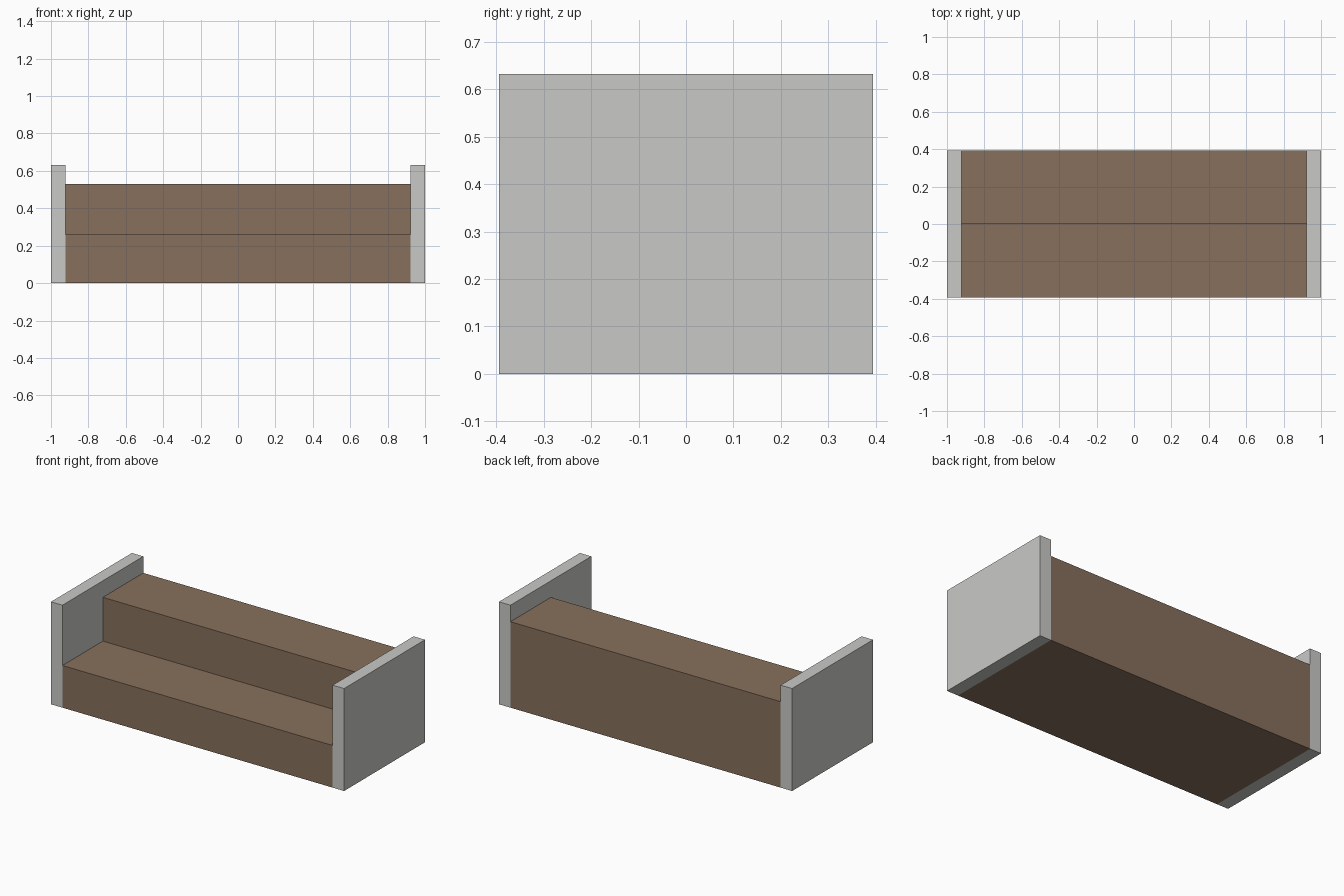
import bpy
import bmesh
from mathutils import Vector

cube = bpy.data.objects.get("Cube")
if cube:
    bpy.data.objects.remove(cube, do_unlink=True)

HALF_LENGTH, INNER_X, HALF_DEPTH = 1.0, 0.922, 0.394
WALL_HEIGHT, UPPER_HEIGHT, LOWER_HEIGHT = 0.632, 0.53, 0.26


def make_material(name, rgb):
    color = (*rgb, 1.0)
    mat = bpy.data.materials.new(name)
    mat.use_nodes = True
    mat.diffuse_color = color
    mat.node_tree.nodes["Principled BSDF"].inputs["Base Color"].default_value = color
    return mat


def extrude_profile(name, profile, x0, x1, mat):
    """Extrude a closed (y, z) profile along x."""
    bm = bmesh.new()
    face = bm.faces.new([bm.verts.new((x0, y, z)) for y, z in profile])
    side = bmesh.ops.extrude_face_region(bm, geom=[face])
    verts = [v for v in side["geom"] if isinstance(v, bmesh.types.BMVert)]
    bmesh.ops.translate(bm, verts=verts, vec=Vector((x1 - x0, 0, 0)))
    bmesh.ops.recalc_face_normals(bm, faces=bm.faces)
    mesh = bpy.data.meshes.new(name)
    bm.to_mesh(mesh)
    bm.free()
    mesh.materials.append(mat)
    obj = bpy.data.objects.new(name, mesh)
    bpy.context.collection.objects.link(obj)
    return obj


brown = make_material("brown", (0.242, 0.162, 0.109))
light_grey = make_material("light grey", (0.584, 0.584, 0.571))

# Two-step block, low at the front and high at the back
steps = [(-HALF_DEPTH, 0), (HALF_DEPTH, 0), (HALF_DEPTH, UPPER_HEIGHT),
         (0, UPPER_HEIGHT), (0, LOWER_HEIGHT), (-HALF_DEPTH, LOWER_HEIGHT)]
extrude_profile("steps", steps, -INNER_X, INNER_X, brown)

# Matching end walls
wall = [(-HALF_DEPTH, 0), (HALF_DEPTH, 0),
        (HALF_DEPTH, WALL_HEIGHT), (-HALF_DEPTH, WALL_HEIGHT)]
for name, sign in (("left_wall", 1), ("right_wall", -1)):
    extrude_profile(name, wall, sign * INNER_X, sign * HALF_LENGTH, light_grey)
